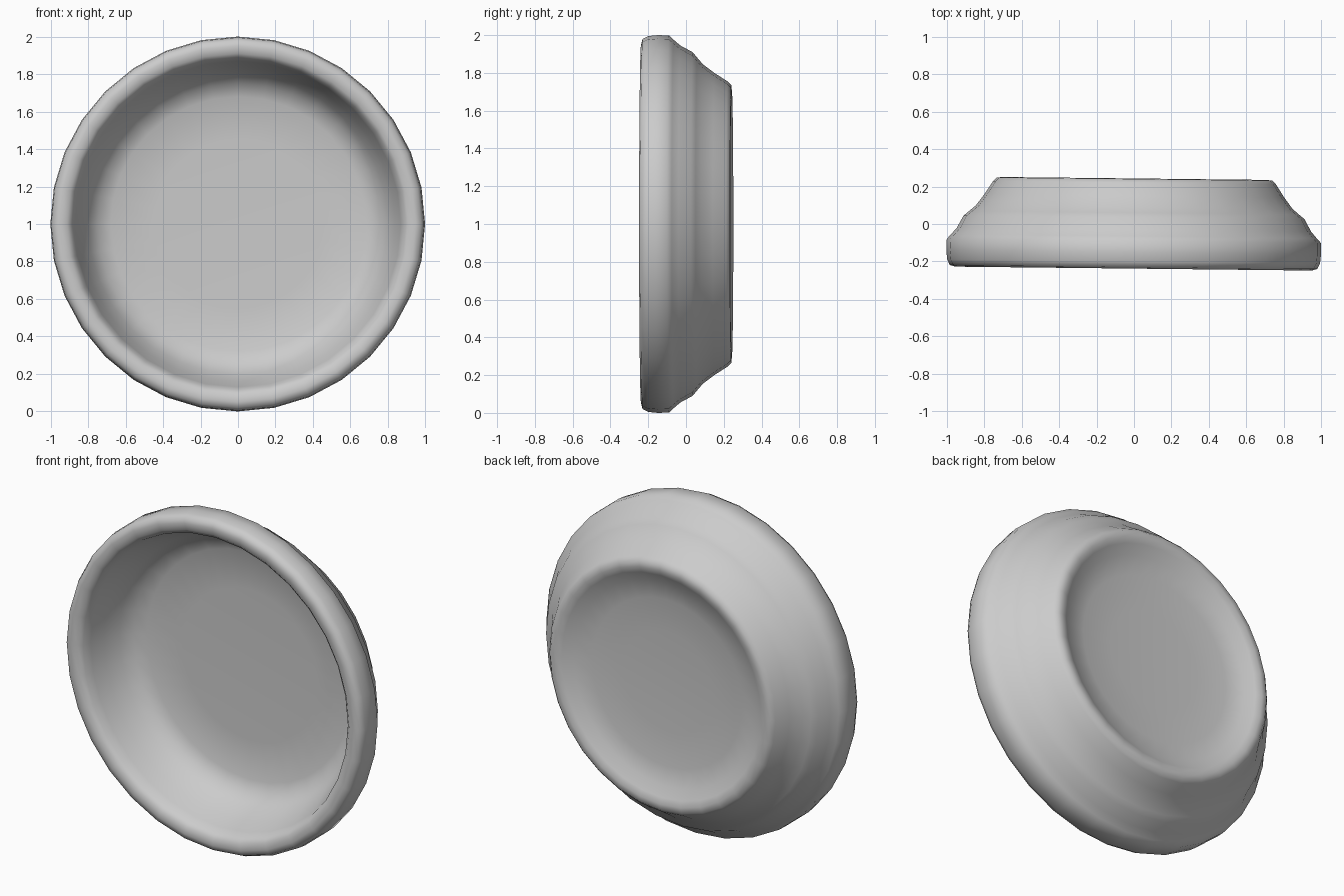
import bpy, bmesh, math
from mathutils import Matrix

if "Cube" in bpy.data.objects:
    bpy.data.objects.remove(bpy.data.objects["Cube"])

# Closed cross-section (radius, depth): front floor, wall, rim, stepped outside, recessed back
PROFILE = [
    (0.0, 0.11), (0.45, 0.11), (0.68, 0.10), (0.75, 0.07), (0.80, 0.01), (0.84, -0.08),
    (0.87, -0.16), (0.885, -0.21), (0.91, -0.233), (0.95, -0.238), (0.98, -0.23),
    (0.995, -0.20), (1.0, -0.15), (0.998, -0.09), (0.975, -0.065), (0.945, -0.03),
    (0.91, 0.035), (0.88, 0.06), (0.845, 0.09), (0.80, 0.15), (0.755, 0.22),
    (0.735, 0.24), (0.70, 0.243), (0.665, 0.23), (0.61, 0.195), (0.50, 0.175),
    (0.30, 0.165), (0.0, 0.16),
]
SIDES = 32


def lathe(name, profile, sides):
    """Revolve a profile around the y axis."""
    bm = bmesh.new()
    rings = []
    for r, y in profile:
        if r == 0:
            rings.append([bm.verts.new((0, y, 0))] * sides)
        else:
            rings.append([bm.verts.new((r * math.sin(2 * math.pi * i / sides), y,
                                        r * math.cos(2 * math.pi * i / sides)))
                          for i in range(sides)])
    for a, b in zip(rings, rings[1:]):
        for i in range(sides):
            j = (i + 1) % sides
            corners = list(dict.fromkeys((a[i], a[j], b[j], b[i])))
            bm.faces.new(corners)
    bmesh.ops.recalc_face_normals(bm, faces=bm.faces)
    # Slight twist, then stand the dish on the ground
    bm.transform(Matrix.Translation((0, 0, 1)) @ Matrix.Rotation(-0.011, 4, 'Z'))
    mesh = bpy.data.meshes.new(name)
    bm.to_mesh(mesh)
    bm.free()
    for p in mesh.polygons:
        p.use_smooth = True
    obj = bpy.data.objects.new(name, mesh)
    bpy.context.collection.objects.link(obj)
    return obj


# Shallow round dish standing on its edge
lathe("dish", PROFILE, SIDES)
